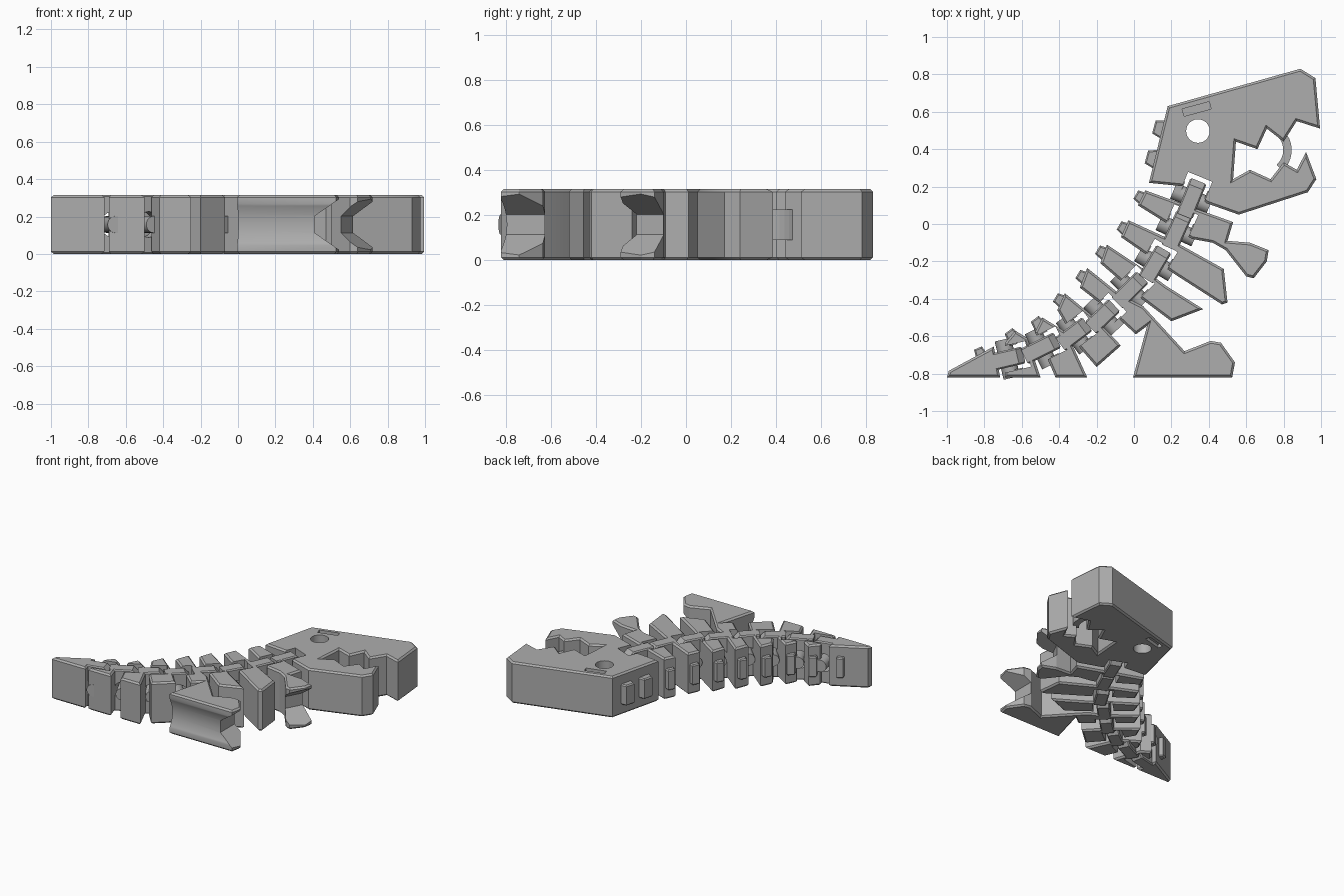
import bpy, bmesh, math
from mathutils import Matrix, Vector

if "Cube" in bpy.data.objects:
    bpy.data.objects.remove(bpy.data.objects["Cube"])

HEIGHT = 0.315
MID = HEIGHT / 2

grey = bpy.data.materials.new("plain grey")
grey.use_nodes = True
GREY = (0.42, 0.42, 0.42, 1)
grey.diffuse_color = GREY
grey.node_tree.nodes["Principled BSDF"].inputs["Base Color"].default_value = GREY


def finish(name, bm, matrix=None):
    bmesh.ops.recalc_face_normals(bm, faces=bm.faces)
    mesh = bpy.data.meshes.new(name)
    bm.to_mesh(mesh)
    bm.free()
    if matrix:
        mesh.transform(matrix)
    mesh.materials.append(grey)
    obj = bpy.data.objects.new(name, mesh)
    bpy.context.collection.objects.link(obj)
    return obj


def prism(name, outline, low, high, chamfer=0, matrix=None):
    """Extrude an outline along local z, optionally chamfering its rims."""
    bm = bmesh.new()
    base = bm.faces.new([bm.verts.new((x, y, low)) for x, y in outline])
    new = bmesh.ops.extrude_face_region(bm, geom=[base])["geom"]
    top = [v for v in new if isinstance(v, bmesh.types.BMVert)]
    bmesh.ops.translate(bm, verts=top, vec=(0, 0, high - low))
    bmesh.ops.recalc_face_normals(bm, faces=bm.faces)
    if chamfer:
        rims = [e for e in bm.edges if abs(e.verts[0].co.z - e.verts[1].co.z) < 1e-5]
        bmesh.ops.bevel(bm, geom=rims, offset=chamfer, segments=1,
                        profile=0.5, affect='EDGES')
    return finish(name, bm, matrix)


def rod(name, radius, length, matrix, sides=24):
    bm = bmesh.new()
    bmesh.ops.create_cone(bm, cap_ends=True, segments=sides, radius1=radius,
                          radius2=radius, depth=length)
    return finish(name, bm, matrix)


def box(x0, x1, y0, y1):
    return [(x0, y0), (x1, y0), (x1, y1), (x0, y1)]


def cut(obj, cutter):
    mod = obj.modifiers.new("cut", 'BOOLEAN')
    mod.operation = 'DIFFERENCE'
    mod.solver = 'EXACT'
    mod.object = cutter
    bpy.context.view_layer.objects.active = obj
    bpy.ops.object.modifier_apply(modifier=mod.name)
    bpy.data.objects.remove(cutter)


def smooth(obj):
    bpy.ops.object.select_all(action='DESELECT')
    obj.select_set(True)
    bpy.context.view_layer.objects.active = obj
    bpy.ops.object.shade_smooth_by_angle(angle=math.radians(30))


def flat_frame(origin, direction):
    """Local x along the direction, local z up."""
    return (Matrix.Translation((*origin, 0))
            @ Matrix.Rotation(math.atan2(direction[1], direction[0]), 4, 'Z'))


def side_frame(origin, direction):
    """Local x along the direction, local y up, local z sideways."""
    return flat_frame(origin, direction) @ Matrix.Rotation(math.pi / 2, 4, 'X')


def body(name, outline):
    return prism(name, outline, 0, HEIGHT, 0.012)


# Body pieces from nose to tail
head = body("head", [
    (.18, .63), (.89, .83), (.97, .78), (.995, .51), (.87, .55), (.8, .44),
    (.71, .51), (.66, .4), (.545, .44), (.53, .24), (.62, .29), (.73, .24),
    (.8, .33), (.87, .29), (.92, .385), (.975, .24), (.93, .17), (.56, .05),
    (.39, .11), (.28, .2), (.08, .22)])
neck = body("neck_with_arms", [
    (.06, .18), (.53, .01), (.5, -.09), (.62, -.1), (.72, -.14), (.71, -.2),
    (.64, -.29), (.6, -.28), (.49, -.14), (.42, -.1), (.31, -.08), (.02, .1)])
chest = body("chest", [
    (-.03, .02), (.21, -.09), (.48, -.24), (.5, -.42), (.47, -.43),
    (.22, -.27), (-.07, -.07)])
belly = body("belly", [
    (-.145, -.11), (.05, -.24), (.17, -.33), (.37, -.455), (.2, -.52),
    (.04, -.4), (-.18, -.21)])
hips = body("hips_with_legs", [
    (-.25, -.235), (-.07, -.38), (.05, -.44), (.27, -.68), (.41, -.625),
    (.465, -.635), (.54, -.74), (.525, -.82), (-.005, -.82), (.07, -.545),
    (.01, -.59), (-.11, -.48), (-.29, -.34)])
tail_a = body("tail_base", [
    (-.37, -.37), (-.21, -.5), (-.07, -.65), (-.2, -.765), (-.3, -.65), (-.41, -.46)])
tail_b = body("tail_middle", [
    (-.49, -.5), (-.36, -.58), (-.25, -.82), (-.42, -.82), (-.48, -.68), (-.53, -.58)])
tail_c = body("tail_rear", [
    (-.635, -.57), (-.57, -.61), (-.5, -.82), (-.69, -.82), (-.69, -.635)])
body("tail_tip", [(-1, -.82), (-.99, -.785), (-.75, -.655), (-.715, -.82)])

# Hinges: front end and rear end of each link, and the piece ahead of it
hinges = [
    (head, (.345, .23), (.28, .07)), (neck, (.27, .055), (.2, -.1)),
    (chest, (.16, -.135), (.08, -.27)), (belly, (.045, -.285), (-.07, -.4)),
    (hips, (-.105, -.435), (-.21, -.535)), (tail_a, (-.25, -.535), (-.37, -.625)),
    (tail_b, (-.41, -.62), (-.56, -.695)), (tail_c, (-.59, -.7), (-.74, -.735))]
HALF, GAP, PIN = 0.046, 0.024, 0.045
for ahead, front, rear in hinges:
    tip, end = Vector(front), Vector(rear)
    along, size = tip - end, (tip - end).length
    wide = HALF + GAP
    cut(ahead, prism("socket_cutter", box(-0.06, size + GAP, -wide, wide), -1, 1,
                     matrix=flat_frame(end, along)))
    centre = end + along * 0.42
    across = side_frame(centre, along) @ Matrix.Translation((0, MID, 0))
    smooth(rod(ahead.name + "_pin", PIN, 2 * wide + 0.07, across))
    for side in (-1, 1):
        a, b = sorted((side * (wide - 0.005), side * (wide + 0.035)))
        prism(ahead.name + "_pin_bracket", box(0, 0.07, a, b), MID - PIN, MID + PIN,
              matrix=flat_frame(centre, along))
    c = 0.035
    link = prism(ahead.name + "_link", [
        (-0.03, 0), (size - c, 0), (size, c), (size, HEIGHT - c),
        (size - c, HEIGHT), (-0.03, HEIGHT)], -HALF, HALF, 0.008,
        side_frame(end, along))
    cut(link, rod("loop_cutter", PIN + GAP, 1, across))
    smooth(link)

# Eye hole and brow grooves on both flat sides of the head
cut(head, rod("eye_cutter", 0.063, 2, Matrix.Translation((0.342, 0.497, 0)), 40))
for level in (0, HEIGHT):
    cut(head, prism("brow_cutter", box(-.075, .075, -.02, .02), level - 0.025,
                    level + 0.025, matrix=flat_frame((.335, .615), (.96, .26))))
smooth(head)

# Curved strut between the jaws
arc = [(r * math.cos(a), r * math.sin(a))
       for r, turn in ((0.15, 1), (0.105, -1))
       for a in [turn * math.radians(8 * i - 48) for i in range(13)]]
prism("jaw_strut", arc, 0.09, HEIGHT - 0.09,
      matrix=Matrix.Translation((0.693, 0.395, 0)))

# Flared channels splitting the arms and the feet into pairs
flare = [(0, -.045), (.13, -.135), (.3, -.135), (.3, .135), (.13, .135), (0, .045)]
for piece, spot, direction in ((neck, (.575, -.175), (.88, -.47)),
                               (hips, (.41, -.74), (1, 0))):
    frame = side_frame(spot, direction) @ Matrix.Translation((0, MID, 0))
    cut(piece, prism("channel_cutter", flare, -0.17, 0.17, matrix=frame))

# Shallow hollow along the soles
cut(hips, rod("sole_cutter", 0.26, 2, Matrix.Translation((0.3, -1.055, MID))
              @ Matrix.Rotation(math.pi / 2, 4, 'Y'), 64))
smooth(hips)

# Raised studs down the back: position, outward direction, half length
studs = [((.14, .51), (-.96, .26), .055), ((.1, .35), (-.96, .26), .055)]
studs += [(p, (-.85, .5), .04) for p in (
    (.04, .14), (-.05, -.025), (-.165, -.155), (-.27, -.285), (-.39, -.41))]
studs += [(p, (-.6, .8), .04) for p in ((-.51, -.535), (-.65, -.6))]
studs += [((-.82, -.695), (-.4, .9), .035)]
for spot, direction, half in studs:
    prism("back_stud", [(-.03, -half), (.035, -half * 0.65), (.035, half * 0.65),
                        (-.03, half)], 0.08, HEIGHT - 0.08, 0.008,
          flat_frame(spot, direction))
